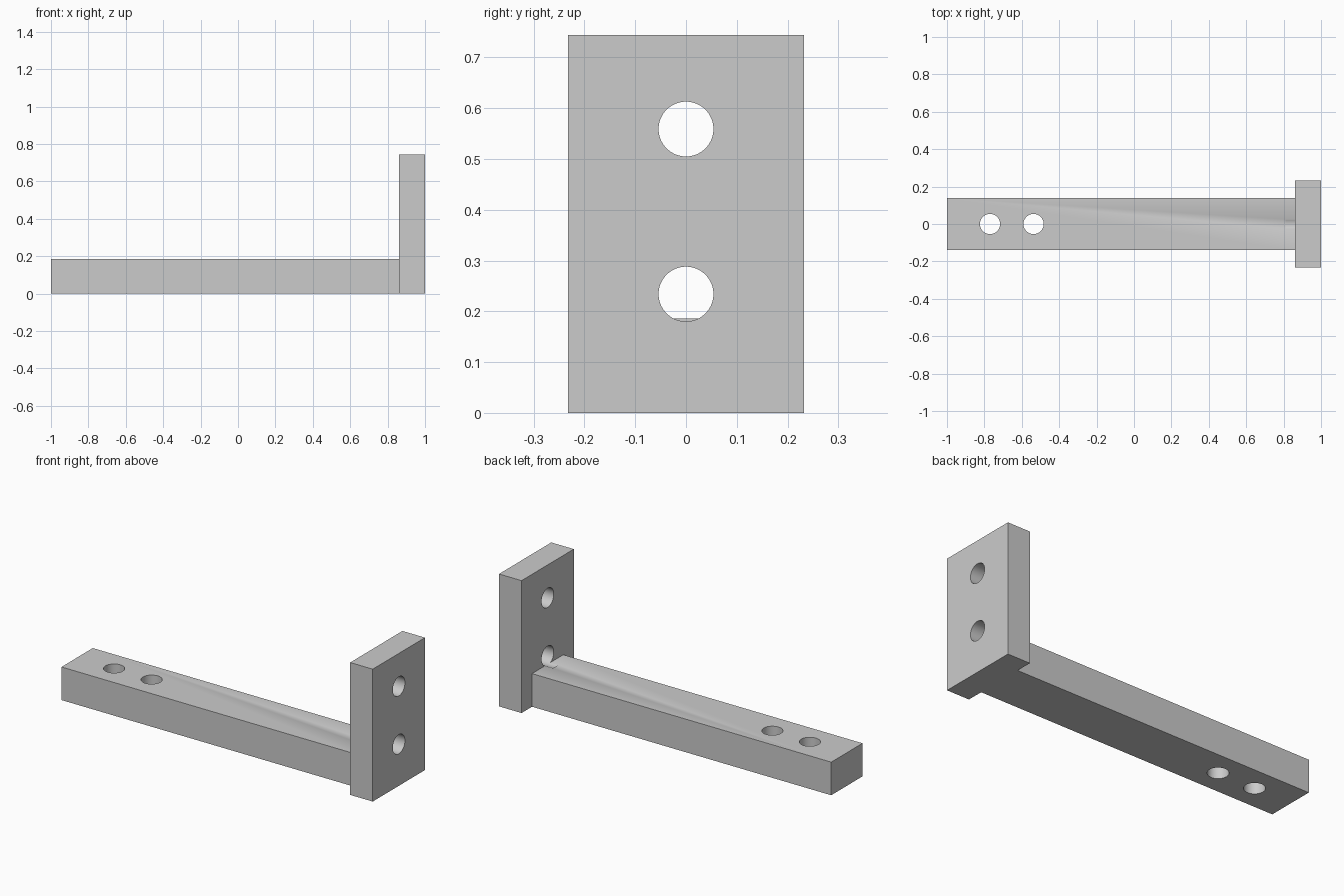
import bpy
from math import radians

cube = bpy.data.objects.get("Cube")
if cube:
    bpy.data.objects.remove(cube, do_unlink=True)

grey = bpy.data.materials.new("plain grey")
grey.use_nodes = True
grey.diffuse_color = (0.6, 0.6, 0.6, 1)
grey.node_tree.nodes["Principled BSDF"].inputs["Base Color"].default_value = (0.6, 0.6, 0.6, 1)

HOLE_RADIUS = 0.054
PLATE_BACK = 0.86


def box(name, low, high):
    """Box spanning two opposite corners."""
    centre = [(a + b) / 2 for a, b in zip(low, high)]
    bpy.ops.mesh.primitive_cube_add(size=1, location=centre)
    obj = bpy.context.object
    obj.name = name
    obj.scale = [b - a for a, b in zip(low, high)]
    bpy.ops.object.transform_apply(location=False, rotation=False, scale=True)
    obj.data.materials.append(grey)
    return obj


def drill(target, centre, length, along_x=False):
    """Cut a round hole through the target along x or z."""
    bpy.ops.mesh.primitive_cylinder_add(
        vertices=64, radius=HOLE_RADIUS, depth=length, location=centre,
        rotation=(0, radians(90) if along_x else 0, 0))
    cutter = bpy.context.object
    cutter.name = "hole_cutter"
    cutter.hide_render = True
    cutter.data.materials.append(grey)
    cut = target.modifiers.new("hole", "BOOLEAN")
    cut.operation = "DIFFERENCE"
    cut.solver = "EXACT"
    cut.object = cutter
    bpy.ops.object.select_all(action="DESELECT")
    target.select_set(True)
    bpy.context.view_layer.objects.active = target
    bpy.ops.object.modifier_apply(modifier=cut.name)
    bpy.data.objects.remove(cutter, do_unlink=True)


# Long bar and upright end plate
bar = box("bar", (-1, -0.139, 0), (PLATE_BACK, 0.139, 0.186))
plate = box("end_plate", (PLATE_BACK, -0.232, 0), (1, 0.232, 0.744))

# Vertical holes near the free end of the bar
for x in (-0.77, -0.537):
    drill(bar, (x, 0, 0.1), 1)

# Horizontal holes through the plate
for z in (0.559, 0.234):
    drill(plate, (0.93, 0, z), 1, along_x=True)

# Shallow groove where the lower plate hole runs into the bar
drill(bar, (0.91, 0, 0.234), 0.2, along_x=True)

# Smooth hole walls, sharp edges elsewhere
for part in (bar, plate):
    bpy.ops.object.select_all(action="DESELECT")
    part.select_set(True)
    bpy.context.view_layer.objects.active = part
    bpy.ops.object.shade_smooth_by_angle(angle=radians(30))
